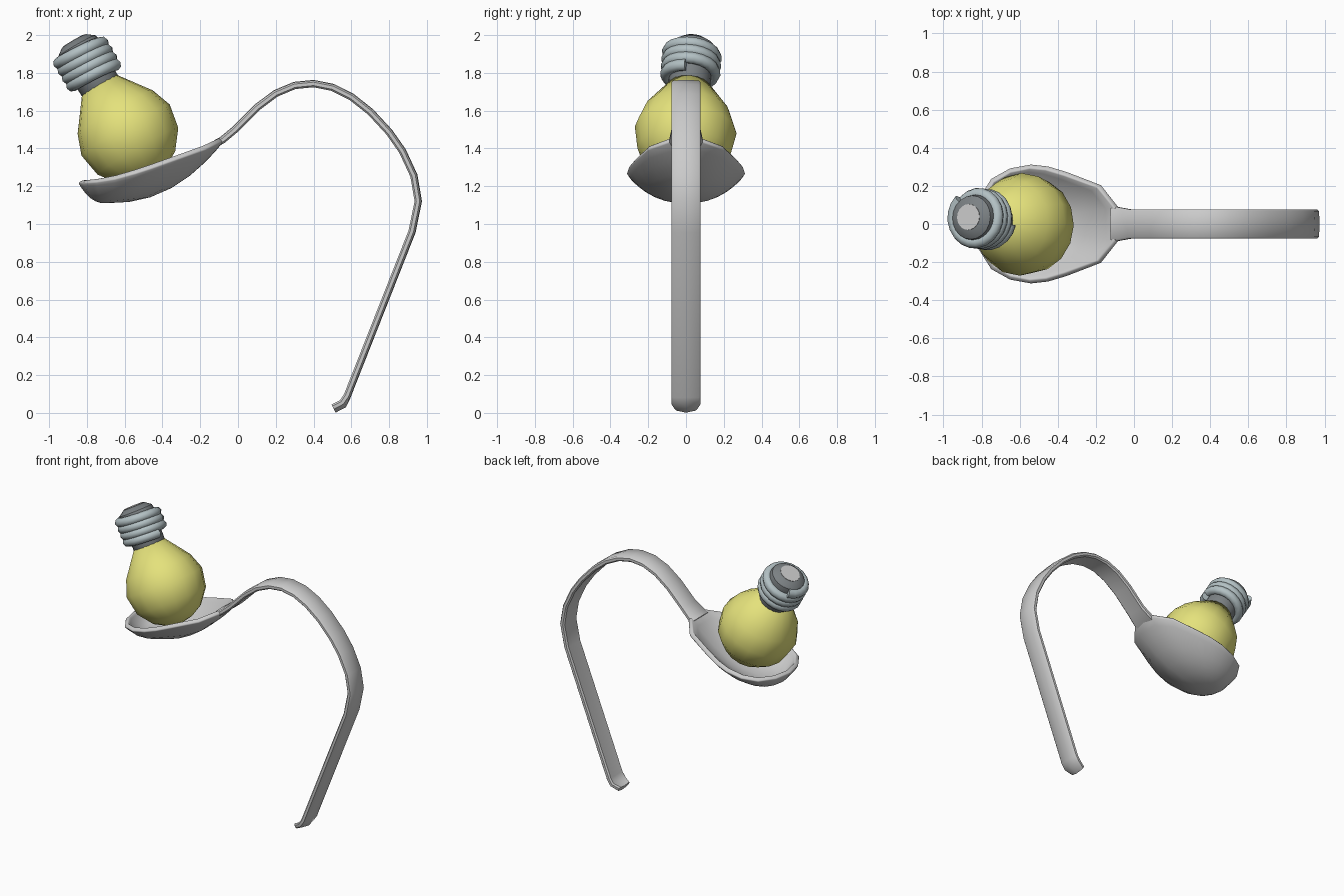
import bpy, bmesh, math
from mathutils import Vector, Matrix

if "Cube" in bpy.data.objects:
    bpy.data.objects.remove(bpy.data.objects["Cube"])


def material(name, color):
    m = bpy.data.materials.new(name)
    m.diffuse_color = (*color, 1)
    m.use_nodes = True
    m.node_tree.nodes["Principled BSDF"].inputs["Base Color"].default_value = m.diffuse_color
    return m


def finish(name, bm, mat=None, angle=40, recalc=True):
    if recalc:
        bmesh.ops.recalc_face_normals(bm, faces=bm.faces[:])
    me = bpy.data.meshes.new(name)
    bm.to_mesh(me)
    bm.free()
    ob = bpy.data.objects.new(name, me)
    bpy.context.collection.objects.link(ob)
    if mat:
        me.materials.append(mat)
    bpy.ops.object.select_all(action='DESELECT')
    bpy.context.view_layer.objects.active = ob
    ob.select_set(True)
    bpy.ops.object.shade_smooth_by_angle(angle=math.radians(angle))
    return ob


def loft(bm, rings, caps=True):
    """Bridge closed rings of points, optionally closing both ends."""
    vs = [[bm.verts.new(p) for p in r] for r in rings]
    n = len(vs[0])
    for a, b in zip(vs, vs[1:]):
        for i in range(n):
            j = (i + 1) % n
            bm.faces.new((a[i], a[j], b[j], b[i]))
    if caps:
        bm.faces.new(vs[0])
        bm.faces.new(vs[-1])
    return vs


# spoon bowl: rim outline shrunk toward the lowest point
half = [(-.82, .13, 1.218), (-.75, .24, 1.222), (-.65, .295, 1.238),
        (-.54, .315, 1.268), (-.45, .305, 1.297), (-.35, .275, 1.333),
        (-.17, .205, 1.395), (-.08, .09, 1.435)]
rim = [(-.845, 0, 1.218)] + half + [(-.08, 0, 1.432)]
rim += [(x, -y, z) for x, y, z in reversed(half)]
cx, cz = -.70, 1.11
rings = [[(cx + (x - cx) * t, y * t, cz + (z - cz) * t ** 2.4) for x, y, z in rim]
         for t in (1, .93, .85, .72, .56, .38, .2)]
bm = bmesh.new()
vs = loft(bm, rings, caps=False)
mid = bm.verts.new((cx, 0, cz))
for i in range(len(rim)):
    bm.faces.new((vs[-1][i], vs[-1][(i + 1) % len(rim)], mid))
bmesh.ops.recalc_face_normals(bm, faces=bm.faces[:])
if sum(f.normal.z for f in bm.faces) > 0:
    bmesh.ops.reverse_faces(bm, faces=bm.faces[:])
bowl = finish("spoon_bowl", bm, angle=60, recalc=False)
mod = bowl.modifiers.new("thickness", 'SOLIDIFY')
mod.thickness = .032
mod.offset = -1
bev = bowl.modifiers.new("rim_round", 'BEVEL')
bev.width = .008
bev.segments = 2
bev.limit_method = 'ANGLE'
bev.angle_limit = math.radians(50)

# bent handle: flat strip swept along a path
path = [(-.115, 1.425), (-.08, 1.445), (-.02, 1.495), (.1, 1.615), (.2, 1.69), (.3, 1.732),
        (.4, 1.742), (.5, 1.722), (.6, 1.672), (.7, 1.593), (.8, 1.485),
        (.87, 1.385), (.93, 1.255), (.953, 1.12), (.92, .96),
        (.577, .09), (.552, .053), (.503, .028)]
rings = []
for i, p in enumerate(path):
    a = Vector(path[max(i - 1, 0)])
    b = Vector(path[min(i + 1, len(path) - 1)])
    p = Vector(p)
    d1 = (p - a).normalized() if i else Vector((0, 0))
    d2 = (b - p).normalized() if i < len(path) - 1 else Vector((0, 0))
    t = (d1 + d2).normalized()
    nrm = Vector((-t.y, t.x))
    w = .088 if i < 2 else .077
    h = .018
    crown = .012 if i >= len(path) - 2 else .003
    if i == len(path) - 1:
        w = .06
    sec = [(-w, -h * .5), (-w, h * .5), (-w + .01, h), (0, h + crown), (w - .01, h),
           (w, h * .5), (w, -h * .5), (w - .01, -h), (0, -h + crown), (-w + .01, -h)]
    rings.append([(p.x + nrm.x * o, y, p.y + nrm.y * o) for y, o in sec])
bm = bmesh.new()
loft(bm, rings)
finish("handle", bm, angle=40)

# tilted frame shared by the bulb parts
axis = Vector((-.5, .07, .86)).normalized()
frame = Matrix.Translation((-.585, -.003, 1.48)) @ \
    Vector((0, 0, 1)).rotation_difference(axis).to_matrix().to_4x4()


def lathe(name, profile, sides, mat=None, angle=40):
    bm = bmesh.new()
    loft(bm, [[(r * math.cos(2 * math.pi * k / sides), r * math.sin(2 * math.pi * k / sides), s)
               for k in range(sides)] for s, r in profile])
    bm.transform(frame)
    return finish(name, bm, mat, angle)


yellow = material("yellow_glass", (.78, .76, .2))
dark = material("dark_metal", (.2, .22, .23))
steel = material("blue_grey_metal", (.45, .53, .55))

lathe("bulb_glass", [(-.268, .03), (-.255, .09), (-.21, .17), (-.11, .247), (.02, .27),
                     (.13, .23), (.295, .108)], 16, yellow, 60)
lathe("bulb_collar", [(.27, .1), (.285, .11), (.35, .112), (.50, .122), (.535, .115),
                      (.565, .075)], 20, dark)
lathe("bulb_contact", [(.55, .068), (.568, .068)], 20)

# screw thread: helical tube
turns, steps, R, r = 3.6, 72, .128, .032
rings = []
for i in range(steps + 1):
    f = i / steps
    a = -.2 - 2 * math.pi * turns * f
    s = .345 + .165 * f
    rings.append([((R + r * math.cos(q)) * math.cos(a), (R + r * math.cos(q)) * math.sin(a),
                   s + r * math.sin(q)) for q in (2 * math.pi * k / 8 for k in range(8))])
bm = bmesh.new()
loft(bm, rings)
bm.transform(frame)
finish("screw_thread", bm, steel, 60)
